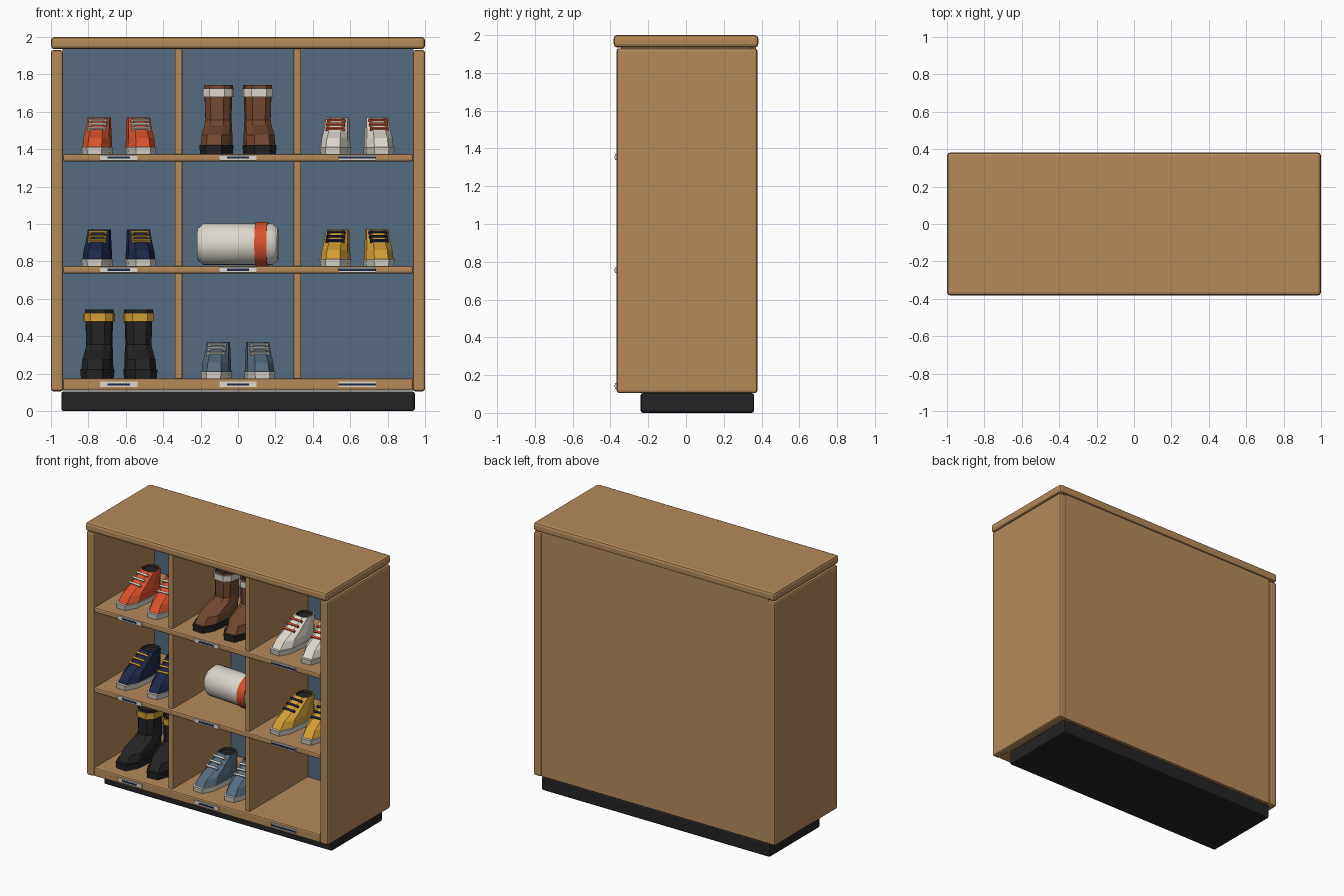
import bpy, bmesh, math

if "Cube" in bpy.data.objects:
    bpy.data.objects.remove(bpy.data.objects["Cube"])

def srgb(r, g, b):
    f = lambda c: c / 12.92 if c <= 0.04045 else ((c + 0.055) / 1.055) ** 2.4
    return (f(r / 255), f(g / 255), f(b / 255), 1)

MATS = {}
for name, col in {"wood": (182, 138, 90), "black": (36, 36, 37), "slate blue": (86, 108, 126),
                  "orange": (218, 82, 44), "brown": (116, 72, 48), "off white": (222, 217, 207),
                  "navy": (30, 40, 72), "yellow": (212, 160, 54)}.items():
    m = bpy.data.materials.new(name)
    m.diffuse_color = srgb(*col)
    m.use_nodes = True
    m.node_tree.nodes["Principled BSDF"].inputs["Base Color"].default_value = m.diffuse_color
    MATS[name] = m

def finish(name, bm, mats):
    bmesh.ops.recalc_face_normals(bm, faces=bm.faces[:])
    me = bpy.data.meshes.new(name)
    bm.to_mesh(me)
    bm.free()
    for m in mats:
        me.materials.append(MATS[m])
    ob = bpy.data.objects.new(name, me)
    bpy.context.collection.objects.link(ob)
    return ob

def box(name, mat, x, y, z, bevel=0.0, segments=2):
    """Box from three (min, max) ranges, with optional bevel."""
    bm = bmesh.new()
    bmesh.ops.create_cube(bm, size=1)
    for v in bm.verts:
        for i, (a, b) in enumerate((x, y, z)):
            v.co[i] = (a + b) / 2 + v.co[i] * (b - a)
    ob = finish(name, bm, [mat])
    if bevel:
        mod = ob.modifiers.new("bevel", "BEVEL")
        mod.width, mod.segments = bevel, segments
    return ob

# Footprint outline, toe at -y
HALF = [(0.48, -1), (0.93, -0.58), (1, 0.1), (0.85, 0.7), (0.4, 1)]
OUTLINE = HALF + [(-x, y) for x, y in reversed(HALF)]

def loft(name, rings, bands, mats):
    """Rings are (z, front y, back y, half width); bands give the material of each wall, then of the top."""
    bm = bmesh.new()
    loops = []
    for z, f, b, w in rings:
        loops.append([bm.verts.new((px * w, (f + b) / 2 + py * (b - f) / 2, z)) for px, py in OUTLINE])
    n = len(OUTLINE)
    bm.faces.new(loops[0])
    for k in range(len(rings) - 1):
        for i in range(n):
            j = (i + 1) % n
            bm.faces.new((loops[k][i], loops[k][j], loops[k + 1][j], loops[k + 1][i])).material_index = bands[k]
    bm.faces.new(loops[-1]).material_index = bands[-1]
    return finish(name, bm, mats)

def sneaker(name, color, lace, x, z, turn):
    rings = [(0, -.29, .10, .078), (.037, -.295, .105, .083), (.037, -.275, .095, .077),
             (.085, -.235, .097, .074), (.118, -.165, .095, .069), (.195, -.035, .09, .062),
             (.195, -.027, .082, .054), (.18, -.022, .077, .05)]
    ob = loft(name, rings, [0, 0, 1, 1, 1, 1, 2, 2], ["off white", color, "black"])
    # Lace bars lying on the sloped tongue
    slope = math.atan2(.077, .13)
    for i in range(3):
        t = .2 + .3 * i
        bar = box(name + "_lace", lace, (-.05, .05), (-.007, .007), (-.008, .008))
        bar.location = (0, -.165 + .13 * t, .118 + .077 * t)
        bar.rotation_euler.x = slope
        bar.parent = ob
    ob.location, ob.rotation_euler.z = (x, 0, z), turn

def boot(name, color, cuff, x, z, turn):
    rings = [(0, -.29, .105, .085), (.047, -.295, .11, .09), (.047, -.275, .10, .083),
             (.10, -.235, .10, .081), (.155, -.085, .10, .074), (.18, -.06, .098, .07),
             (.305, -.06, .10, .074), (.305, -.07, .11, .084), (.35, -.07, .11, .084),
             (.35, -.062, .102, .077), (.367, -.062, .102, .077), (.367, -.052, .092, .067),
             (.35, -.05, .09, .064)]
    ob = loft(name, rings, [0, 0, 1, 1, 1, 1, 2, 2, 2, 1, 1, 0, 0], ["black", color, cuff])
    ob.location, ob.rotation_euler.z = (x, 0, z), turn

# Cabinet carcass
box("plinth", "black", (-.945, .945), (-.24, .36), (0, .105), .012)
box("top_board", "wood", (-1, 1), (-.383, .383), (1.935, 2), .018)
for s in (-1, 1):
    box("side_panel", "wood", tuple(sorted((s * .935, s))), (-.368, .378), (.105, 1.93), .014)
box("back_panel", "wood", (-.937, .937), (.352, .37), (.11, 1.937))
box("back_lining", "slate blue", (-.936, .936), (.346, .353), (.17, 1.936))
SHELVES = [(.11, .175), (.735, .775), (1.335, 1.375)]
for z in SHELVES:
    box("shelf", "wood", (-.936, .936), (-.368, .35), z, .01)
for x in (-.318, .318):
    for a, b in ((.17, .74), (.77, 1.34), (1.37, 1.94)):
        box("divider", "wood", (x - .02, x + .02), (-.345, .35), (a, b), .008)

# Shelf labels with a dark strip
for a, b in SHELVES:
    zc = (a + b) / 2
    for x, w in ((-.637, .06), (0, .06), (.637, .1)):
        box("label_plate", "off white", (x - .1, x + .1), (-.376, -.367), (zc - .015, zc + .015))
        box("label_strip", "navy", (x - w, x + w), (-.379, -.375), (zc - .006, zc + .006))

# Pairs of footwear, toes slightly outward
FLOOR = [.175, .775, 1.375]
for make, name, color, trim, x, row in (
        (sneaker, "orange_sneaker", "orange", "off white", -.637, 2),
        (boot, "brown_boot", "brown", "off white", 0, 2),
        (sneaker, "white_sneaker", "off white", "orange", .637, 2),
        (sneaker, "navy_sneaker", "navy", "yellow", -.637, 1),
        (sneaker, "yellow_sneaker", "yellow", "navy", .637, 1),
        (boot, "black_boot", "black", "yellow", -.637, 0),
        (sneaker, "slate_sneaker", "slate blue", "off white", 0, 0)):
    for s in (-1, 1):
        make(name, color, trim, x + s * .107, FLOOR[row], s * .08)

# Lying canister, turned from a profile of (x, radius)
def turned(name, mat, profile, n=24):
    bm = bmesh.new()
    loops = [[bm.verts.new((x, r * math.cos(2 * math.pi * i / n), r * math.sin(2 * math.pi * i / n)))
              for i in range(n)] for x, r in profile]
    for p, q in zip(loops, loops[1:]):
        for i in range(n):
            bm.faces.new((p[i], p[(i + 1) % n], q[(i + 1) % n], q[i]))
    bm.faces.new(loops[0])
    bm.faces.new(loops[-1])
    for f in bm.faces:
        f.smooth = len(f.verts) == 4
    for e in bm.edges:
        if len(e.link_faces) == 2 and e.calc_face_angle(0) > math.radians(30):
            e.smooth = False
    ob = finish(name, bm, [mat])
    ob.location = (0, -.02, .892)
    ob.rotation_euler.z = math.radians(-4)

turned("canister", "off white", [(-.215, .085), (-.185, .112), (.185, .112), (.215, .085)])
turned("canister_band", "orange", [(.095, .118), (.16, .118)])
